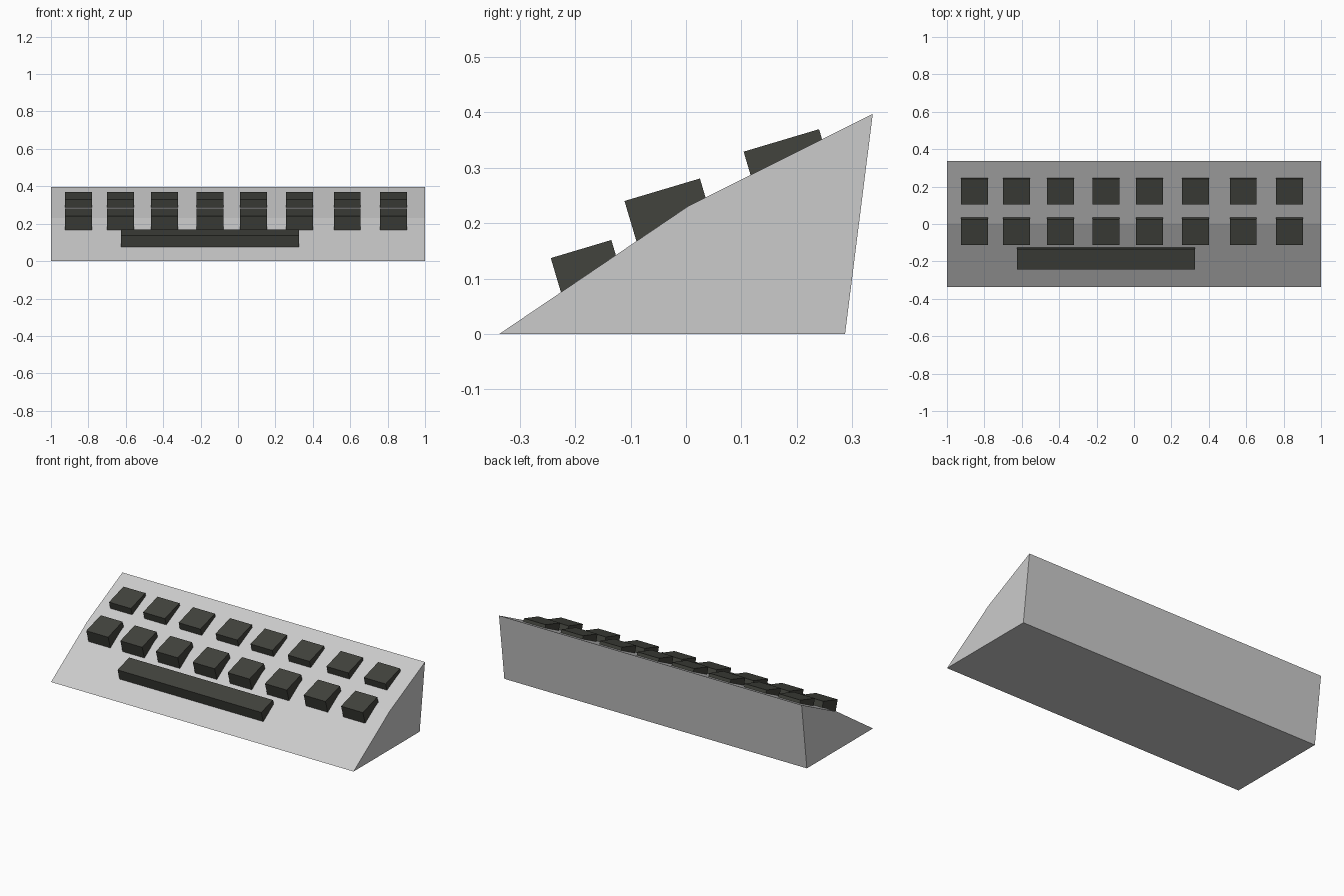
import bpy, bmesh, math
from mathutils import Matrix

if "Cube" in bpy.data.objects:
    bpy.data.objects.remove(bpy.data.objects["Cube"])

dark = bpy.data.materials.new("dark_keys")
dark.diffuse_color = (0.055, 0.057, 0.047, 1)
dark.use_nodes = True
dark.node_tree.nodes["Principled BSDF"].inputs["Base Color"].default_value = dark.diffuse_color


def finish(bm, name, mat=None):
    bmesh.ops.recalc_face_normals(bm, faces=bm.faces)
    me = bpy.data.meshes.new(name)
    bm.to_mesh(me)
    bm.free()
    ob = bpy.data.objects.new(name, me)
    bpy.context.collection.objects.link(ob)
    if mat:
        me.materials.append(mat)
    return ob


# Wedge body: side profile (y, z) extruded across x
profile = [(-0.337, 0), (0.287, 0), (0.337, 0.397), (0.003, 0.23)]
bm = bmesh.new()
face = bm.faces.new([bm.verts.new((-1, y, z)) for y, z in profile])
ext = bmesh.ops.extrude_face_region(bm, geom=[face])
bmesh.ops.translate(bm, vec=(2, 0, 0),
                    verts=[v for v in ext["geom"] if isinstance(v, bmesh.types.BMVert)])
finish(bm, "keyboard_body")

TILT = Matrix.Rotation(math.radians(16.6), 4, 'X')


def key(name, x, front_top, width, length, depth=0.09):
    """Tilted block placed by its upper front edge (y, z), sunk into the body."""
    y, z = front_top
    bm = bmesh.new()
    bmesh.ops.create_cube(bm, size=1, matrix=(
        Matrix.Translation((x, y, z)) @ TILT
        @ Matrix.Translation((0, length / 2, -depth / 2))
        @ Matrix.Diagonal((width, length, depth, 1))))
    finish(bm, name, dark)


# Two rows of slightly uneven keys
columns = [-0.853, -0.628, -0.393, -0.149, 0.082, 0.328, 0.584, 0.831]
for row, edge in (("upper", (0.104, 0.329)), ("lower", (-0.111, 0.24))):
    for i, x in enumerate(columns):
        key(f"{row}_key_{i + 1}", x, edge, 0.144, 0.142)

# Long bar key in front
key("space_bar", -0.15, (-0.244, 0.137), 0.95, 0.114)
